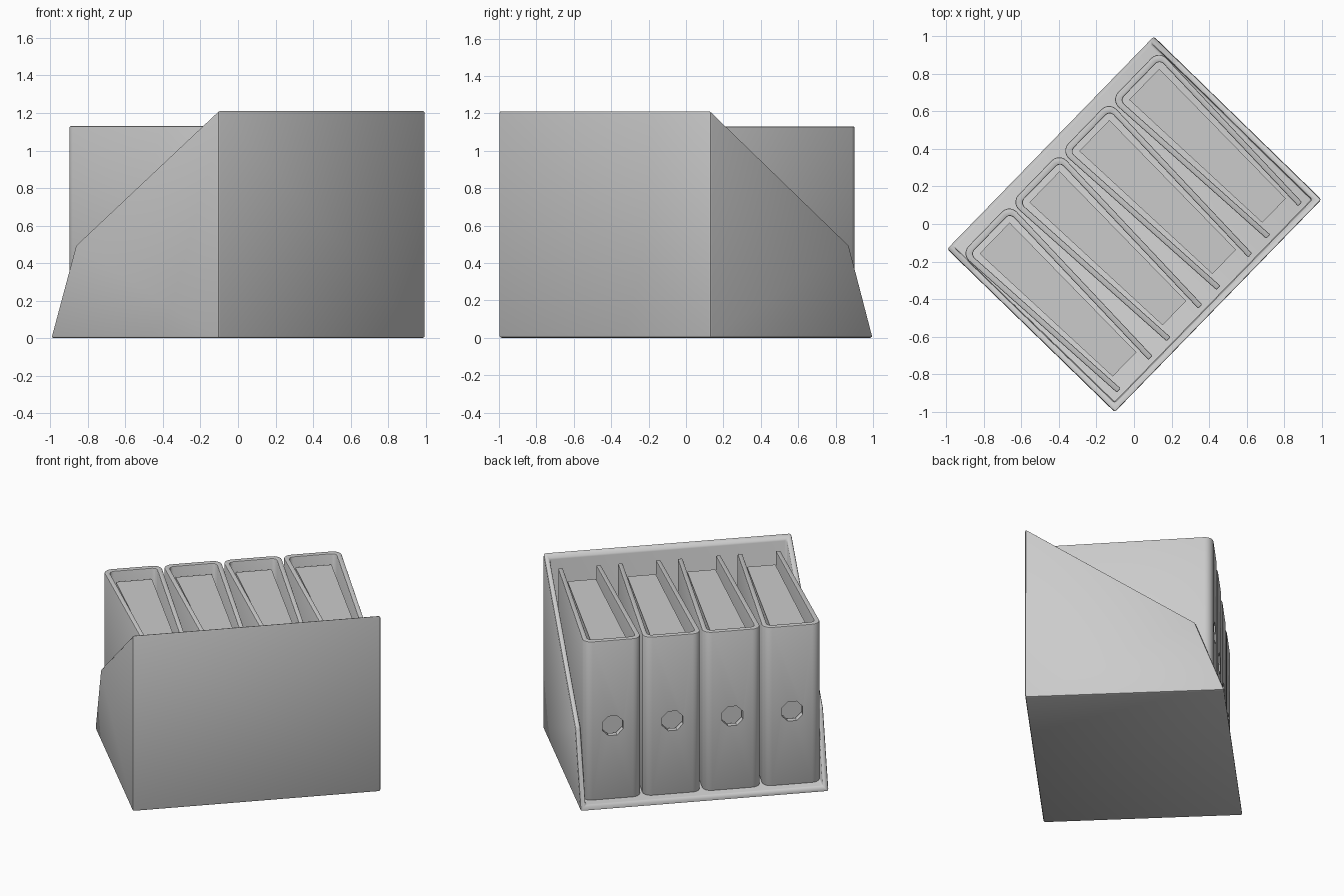
import bpy, bmesh, math
from mathutils import Vector

if "Cube" in bpy.data.objects:
    bpy.data.objects.remove(bpy.data.objects["Cube"])

TURN = math.radians(45.8)     # whole model is turned about z
WALL, HALF_W, HALF_D, TOP = 0.035, 0.79, 0.625, 1.215


def prism(name, pts, vec):
    """Extrude a closed outline of 3D points along vec."""
    bm = bmesh.new()
    face = bm.faces.new([bm.verts.new(p) for p in pts])
    ext = bmesh.ops.extrude_face_region(bm, geom=[face])
    verts = [g for g in ext["geom"] if isinstance(g, bmesh.types.BMVert)]
    bmesh.ops.translate(bm, verts=verts, vec=Vector(vec))
    bmesh.ops.recalc_face_normals(bm, faces=bm.faces)
    me = bpy.data.meshes.new(name)
    bm.to_mesh(me)
    bm.free()
    ob = bpy.data.objects.new(name, me)
    ob.rotation_euler.z = TURN
    bpy.context.collection.objects.link(ob)
    return ob


def activate(ob):
    bpy.ops.object.select_all(action='DESELECT')
    ob.select_set(True)
    bpy.context.view_layer.objects.active = ob
    bpy.context.view_layer.update()


def bevel(ob, width, segments=2):
    activate(ob)
    m = ob.modifiers.new("bevel", 'BEVEL')
    m.width, m.segments = width, segments
    m.limit_method, m.angle_limit = 'ANGLE', math.radians(30)
    bpy.ops.object.modifier_apply(modifier=m.name)


def cut(ob, cutter):
    activate(ob)
    m = ob.modifiers.new("cut", 'BOOLEAN')
    m.operation, m.solver, m.object = 'DIFFERENCE', 'EXACT', cutter
    bpy.ops.object.modifier_apply(modifier=m.name)
    bpy.data.objects.remove(cutter)


def smooth(ob):
    activate(ob)
    bpy.ops.object.shade_smooth_by_angle(angle=math.radians(38))


# Open holder box: side profile extruded across, then hollowed
profile = [(-HALF_D, 0), (HALF_D, 0), (0.44, 0.495), (-HALF_D, TOP)]
holder = prism("holder_box", [(-HALF_W, y, z) for y, z in profile], (2 * HALF_W, 0, 0))
iw, ib = HALF_W - WALL, -HALF_D + WALL
hollow = prism("hollow_cutter", [(-iw, ib, WALL), (iw, ib, WALL), (iw, 1, WALL), (-iw, 1, WALL)], (0, 0, 2))
cut(holder, hollow)
bevel(holder, 0.012)
smooth(holder)


# Half outline of a binder in plan: rounded spine corner and tapered cover
def arc(cx, cy, r, n=5):
    return [(cx + r * math.sin(a), cy + r * math.cos(a))
            for a in (math.pi / 2 * i / n for i in range(n + 1))]


outer = arc(0.128, 0.495, 0.055) + [(0.136, -0.56)]
inner = [(0.106, -0.56)] + arc(0.122, 0.485, 0.028, 3)[::-1]
half = outer + inner
left_inner = [(-x, y) for x, y in inner[::-1]]
left_outer = [(-x, y) for x, y in outer[::-1]]
outline = half + left_inner + left_outer

for i in range(4):
    cx = (i - 1.5) * 0.381
    # Folded cover with spine
    cover = prism(f"binder_cover_{i + 1}", [(cx + x, y, WALL) for x, y in outline], (0, 0, 1.13 - WALL))
    bevel(cover, 0.006)
    # Eight-sided finger hole in the spine
    ring = [math.pi / 8 + math.pi / 4 * k for k in range(8)]
    hole = prism("hole_cutter", [(cx + 0.072 * math.cos(a), 0.5, 0.54 + 0.072 * math.sin(a)) for a in ring],
                 (0, 0.2, 0))
    cut(cover, hole)
    smooth(cover)
    # Block of papers
    prism(f"papers_{i + 1}", [(cx - 0.09, -0.485, WALL), (cx + 0.09, -0.485, WALL),
                              (cx + 0.115, 0.48, WALL), (cx - 0.115, 0.48, WALL)], (0, 0, 1.07 - WALL))
